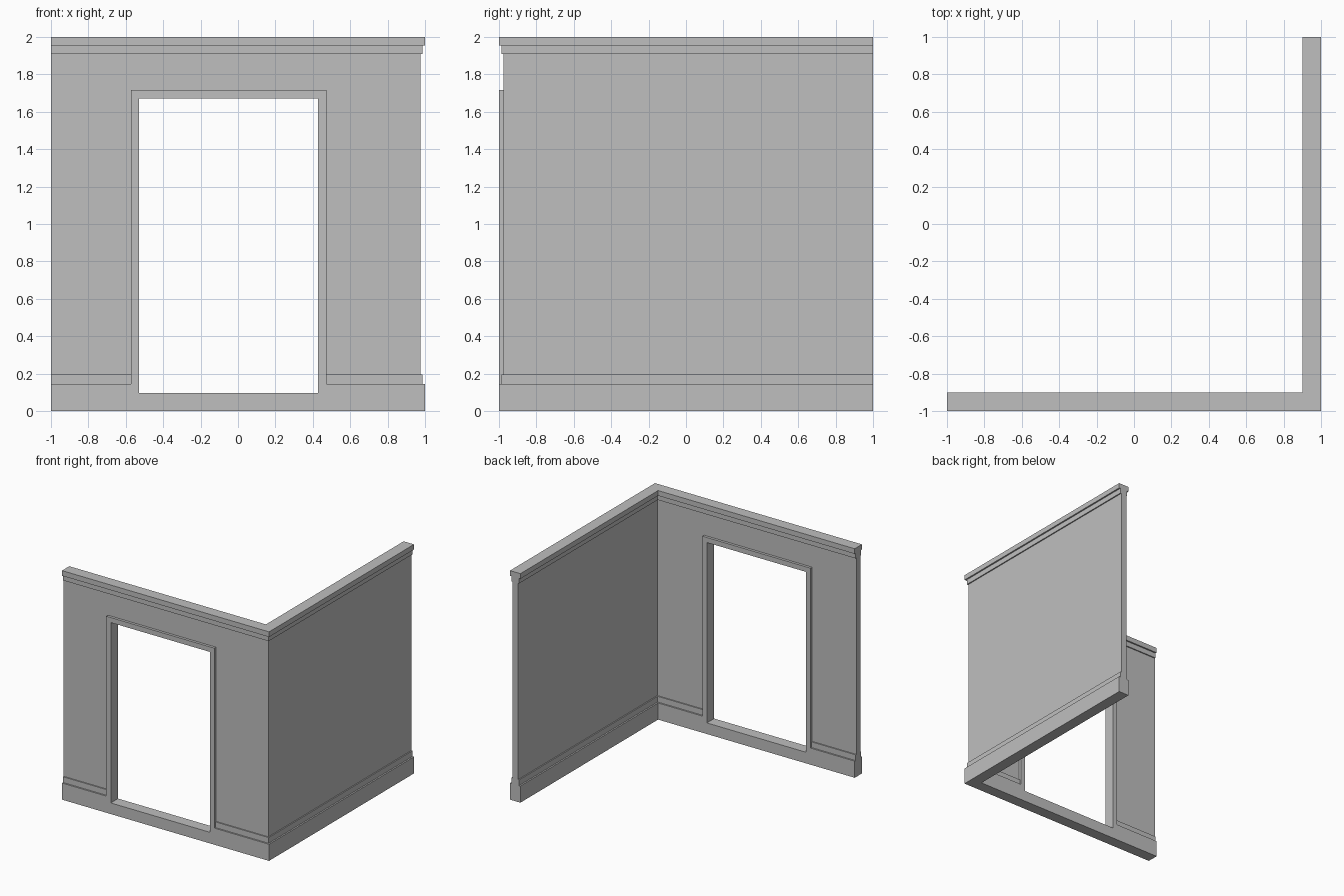
import bpy
import bmesh

cube = bpy.data.objects.get("Cube")
if cube:
    bpy.data.objects.remove(cube, do_unlink=True)

# Single plaster grey
plaster = bpy.data.materials.new("plaster_grey")
plaster.use_nodes = True
GREY = (0.52, 0.52, 0.52, 1)
plaster.diffuse_color = GREY
plaster.node_tree.nodes["Principled BSDF"].inputs["Base Color"].default_value = GREY


def loft(name, rings):
    """Skin matching point rings into a closed, flat-shaded solid."""
    bm = bmesh.new()
    loops = [[bm.verts.new(p) for p in ring] for ring in rings]
    n = len(loops[0])
    for a, b in zip(loops, loops[1:]):
        for i in range(n):
            j = (i + 1) % n
            bm.faces.new((a[i], a[j], b[j], b[i]))
    bm.faces.new(loops[0])
    bm.faces.new(loops[-1])
    bmesh.ops.recalc_face_normals(bm, faces=bm.faces)
    mesh = bpy.data.meshes.new(name)
    bm.to_mesh(mesh)
    bm.free()
    mesh.materials.append(plaster)
    obj = bpy.data.objects.new(name, mesh)
    bpy.context.collection.objects.link(obj)
    return obj


def extrude_y(name, outline, y0, y1):
    """Extrude an (x, z) outline from y0 to y1."""
    return loft(name, [[(x, y, z) for x, z in outline] for y in (y0, y1)])


# Wall section: half thickness and height, with stepped skirting and cornice
BASE, STEP, WALL = 0.05, 0.037, 0.027
half = [(BASE, 0), (BASE, 0.145), (STEP, 0.145), (STEP, 0.195), (WALL, 0.195),
        (WALL, 1.91), (STEP, 1.91), (STEP, 1.955), (BASE, 1.955), (BASE, 2)]
section = half + [(-d, z) for d, z in reversed(half)]

# Sweep the section along the mitred corner path
MID = 1 - BASE
corner_wall = loft("corner_wall", [
    [(-1, -MID - d, z) for d, z in section],
    [(MID + d, -MID - d, z) for d, z in section],
    [(MID + d, 1, z) for d, z in section],
])

# Doorway dimensions
LEFT, RIGHT, TOP, SILL, TRIM = -0.573, 0.472, 1.716, 0.097, 0.044

# Cut the doorway out of the front wall
cutter = extrude_y("doorway_cutter", [(LEFT, SILL), (RIGHT, SILL), (RIGHT, TOP), (LEFT, TOP)],
                   -1.2, -0.7)
cutter.hide_render = True
cut = corner_wall.modifiers.new("doorway", 'BOOLEAN')
cut.operation = 'DIFFERENCE'
cut.solver = 'EXACT'
cut.object = cutter
bpy.context.view_layer.update()
graph = bpy.context.evaluated_depsgraph_get()
cut_mesh = bpy.data.meshes.new_from_object(corner_wall.evaluated_get(graph))
corner_wall.modifiers.clear()
corner_wall.data = cut_mesh
bpy.data.objects.remove(cutter, do_unlink=True)

# Door frame fills the edge of the cut, flush with the skirting on both sides
extrude_y("door_frame", [
    (LEFT, SILL), (LEFT, TOP), (RIGHT, TOP), (RIGHT, SILL),
    (RIGHT - TRIM, SILL), (RIGHT - TRIM, TOP - TRIM),
    (LEFT + TRIM, TOP - TRIM), (LEFT + TRIM, SILL),
], -1, -0.9)
